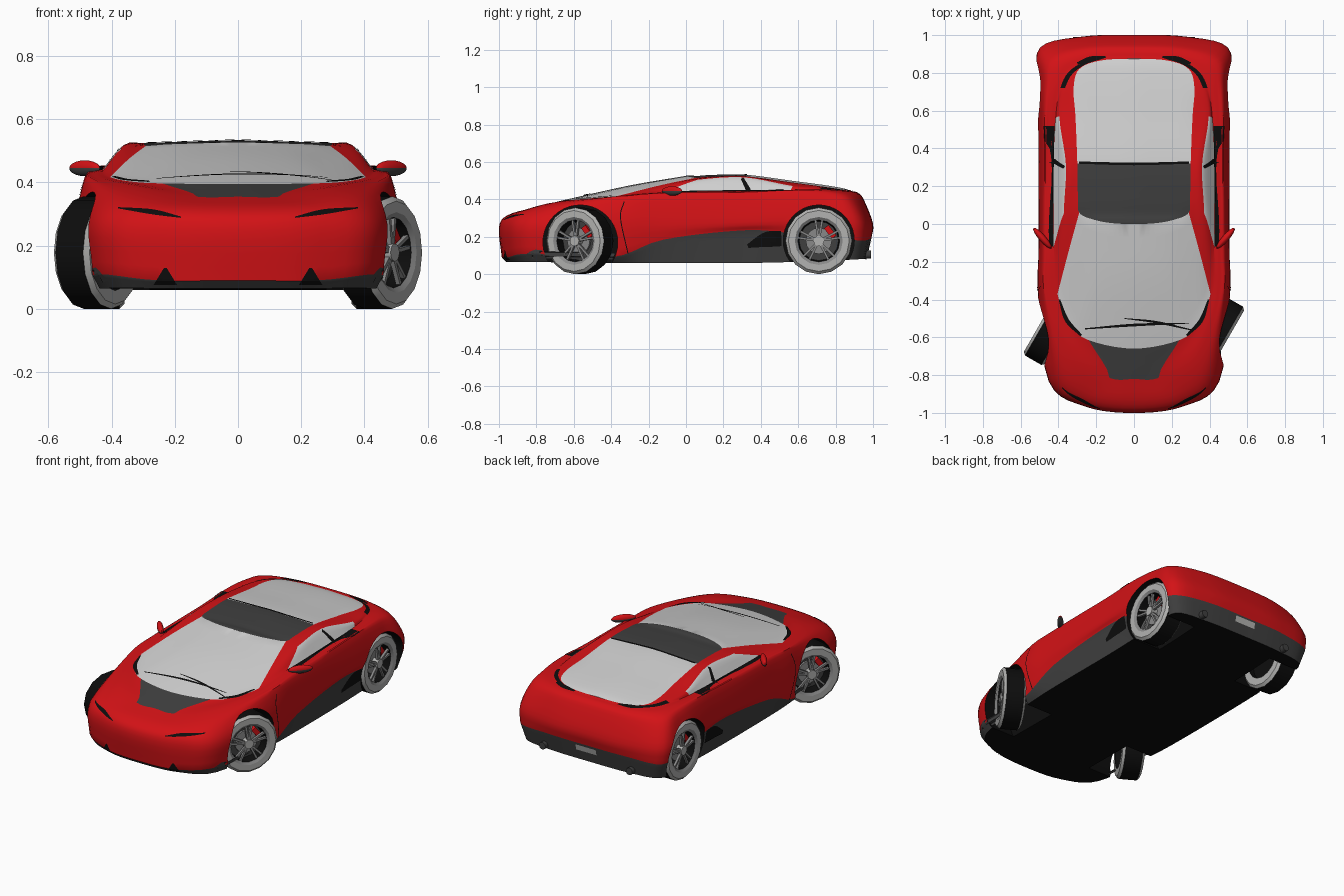
import bpy, bmesh, math
from mathutils import Vector, Matrix
from mathutils.bvhtree import BVHTree

cube = bpy.data.objects.get("Cube")
if cube:
    bpy.data.objects.remove(cube, do_unlink=True)


def material(name, r, g, b):
    m = bpy.data.materials.new(name)
    m.use_nodes = True
    m.diffuse_color = (r, g, b, 1)
    m.node_tree.nodes["Principled BSDF"].inputs["Base Color"].default_value = (r, g, b, 1)
    return m


RED, GLASS, DARK, BLACK, TYRE, RIM = range(6)
MATS = [material("red_paint", .65, .006, .008), material("pale_glass", .64, .64, .64),
        material("dark_grey_trim", .05, .05, .05), material("black", .004, .004, .004),
        material("tyre_side_grey", .45, .45, .44), material("rim_grey", .25, .25, .25)]


def finish(bm, name, smooth=None):
    mesh = bpy.data.meshes.new(name)
    bm.to_mesh(mesh)
    bm.free()
    for m in MATS:
        mesh.materials.append(m)
    ob = bpy.data.objects.new(name, mesh)
    bpy.context.collection.objects.link(ob)
    if smooth:
        smooth_object(ob, smooth)
    return ob


def smooth_object(ob, angle):
    bpy.ops.object.select_all(action="DESELECT")
    ob.select_set(True)
    bpy.context.view_layer.objects.active = ob
    bpy.ops.object.shade_smooth_by_angle(angle=math.radians(angle))


def spline(keys, n, mirrored=False):
    """Smooth curve through the keys; mirrored ends cross x = 0 squarely."""
    flip = lambda p: Vector((-p.x, p.y, p.z))
    if mirrored:
        ends = flip(keys[1]), flip(keys[-2])
    else:
        ends = 2 * keys[0] - keys[1], 2 * keys[-1] - keys[-2]
    k = [ends[0], *keys, ends[1]]
    out = []
    for a, b, c, d in zip(k, k[1:], k[2:], k[3:]):
        for i in range(n):
            t = i / n
            out.append(b + ((c - a) * t + (2 * a - 5 * b + 4 * c - d) * t * t
                            + (3 * b - a - 3 * c + d) * t ** 3) * .5)
    return out + [keys[-1].copy()]


# Body: rings that run from front centre round the side to rear centre
COLS = 5


def ring(*keys):
    return spline([Vector(k) for k in keys], COLS, True)


sill = ring((0, -.96, .065), (.24, -.935, .065), (.42, -.81, .065), (.46, -.38, .06),
            (.47, -.12, .06), (.47, .31, .06), (.47, .56, .065), (.47, .74, .07),
            (.46, .92, .08), (.26, .96, .08), (0, .965, .08))
skirt_top = ring((0, -.985, .09), (.25, -.955, .09), (.44, -.83, .11), (.49, -.4, .09),
                 (.495, -.12, .185), (.49, .31, .235), (.495, .56, .22), (.5, .74, .2),
                 (.49, .935, .18), (.27, .985, .19), (0, .99, .19))
waist = ring((0, -1, .25), (.26, -.965, .25), (.45, -.83, .26), (.508, -.38, .27),
             (.505, -.12, .27), (.505, .31, .28), (.508, .56, .29), (.512, .74, .29),
             (.495, .93, .28), (.27, .99, .27), (0, 1, .27))
shoulder = ring((0, -.955, .315), (.24, -.925, .32), (.4, -.79, .345), (.48, -.39, .4),
                (.485, -.12, .415), (.48, .31, .425), (.48, .56, .435), (.475, .74, .425),
                (.455, .88, .4), (.26, .94, .4), (0, .95, .4))
hood = ring((0, -.82, .355), (.13, -.815, .355), (.33, -.7, .385), (.45, -.38, .415),
            (.455, -.12, .435), (.455, .31, .44), (.45, .56, .45), (.435, .73, .45),
            (.4, .85, .44), (.23, .91, .435), (0, .92, .435))
belt = ring((0, -.66, .395), (.24, -.615, .397), (.34, -.53, .403), (.405, -.37, .417),
            (.425, -.12, .44), (.425, .31, .445), (.415, .56, .45), (.39, .72, .455),
            (.33, .82, .45), (.2, .875, .445), (0, .885, .445))
window_top = ring((0, -.3, .475), (.17, -.285, .472), (.27, -.22, .472), (.345, -.14, .475),
                  (.37, .06, .505), (.36, .31, .518), (.395, .57, .472), (.365, .72, .465),
                  (.31, .81, .455), (.19, .868, .447), (0, .88, .447))
roof_edge = ring((0, 0, .526), (.12, .005, .525), (.22, .025, .522), (.29, .06, .517),
                 (.297, .14, .522), (.3, .32, .523), (.31, .57, .49), (.32, .72, .47),
                 (.29, .82, .455), (.18, .865, .447), (0, .875, .447))
spine = [Vector((0, p.y, p.z + .03 * p.x)) for p in roof_edge]
floor = [Vector((0, p.y, p.z)) for p in sill]


def paint(band, col):
    """Colour by band and by column between two keys."""
    if band == "deck":
        return DARK if col == 0 else RED
    if band == "window":
        return GLASS if col in (0, 1, 2, 4, 5) else BLACK if col in (7, 8) else RED
    if band == "rail":
        return GLASS if col < 3 else RED
    if band == "roof":
        return DARK if col < 5 else GLASS
    return {"floor": BLACK, "skirt": DARK}.get(band, RED)


GROUPS = [((floor, sill), ("floor",)), ((sill, skirt_top), ("skirt",)),
          ((skirt_top, waist, shoulder, hood, belt), ("side", "flank", "wing", "deck")),
          ((belt, window_top, roof_edge), ("window", "rail")), ((roof_edge, spine), ("roof",))]
ROWS = 4
bm = bmesh.new()
for sx in (1, -1):
    for rings, bands in GROUPS:
        lines = [spline(list(keys), ROWS) for keys in zip(*rings)]
        grid = [[bm.verts.new((p.x * sx, p.y, p.z)) for p in line] for line in lines]
        for i, (a, b) in enumerate(zip(grid, grid[1:])):
            for j in range(len(a) - 1):
                f = bm.faces.new((a[j], b[j], b[j + 1], a[j + 1]))
                f.material_index = paint(bands[j // ROWS], i // COLS)
bmesh.ops.remove_doubles(bm, verts=bm.verts, dist=1e-4)
bmesh.ops.recalc_face_normals(bm, faces=bm.faces)
body = finish(bm, "body")

# Wheel arches cut out of the body
for sx in (1, -1):
    for y, z, r in ((-.565, .17, .2), (.71, .18, .19)):
        bm = bmesh.new()
        bmesh.ops.create_cone(bm, cap_ends=True, segments=40, radius1=r, radius2=r, depth=.5,
                              matrix=Matrix.Translation((.53 * sx, y, z)) @ Matrix.Rotation(math.pi / 2, 4, "Y"))
        for f in bm.faces:
            f.material_index = BLACK
        cutter = finish(bm, "arch_cutter")
        cutter.hide_render = True
        mod = body.modifiers.new("arch", "BOOLEAN")
        mod.operation, mod.solver, mod.object = "DIFFERENCE", "EXACT", cutter
        bpy.context.view_layer.objects.active = body
        bpy.ops.object.modifier_apply(modifier="arch")
        bpy.data.objects.remove(cutter, do_unlink=True)
smooth_object(body, 35)
tree = BVHTree.FromObject(body, bpy.context.evaluated_depsgraph_get())

# Thin trim strips laid on the body; path points are (across, up, width)
VIEWS = {"front": (lambda u, v, s: (u * s, -2, v), (0, 1, 0)),
         "rear": (lambda u, v, s: (u * s, 2, v), (0, -1, 0)),
         "top": (lambda u, v, s: (u * s, v, 2), (0, 0, -1)),
         "side": (lambda u, v, s: (2 * s, u, v), (-1, 0, 0))}


def strip(name, mat, view, *path, both=True):
    start, way = VIEWS[view]
    line = spline([Vector(p) for p in path], 8)
    for s in (1, -1) if both else (1,):
        d = Vector(way) * (Vector((s, 1, 1)) if view == "side" else Vector((1, 1, 1))).x
        bm, rows = bmesh.new(), []
        for i, p in enumerate(line):
            t = (line[min(i + 1, len(line) - 1)] - line[max(i - 1, 0)]).to_2d().normalized()
            hits = [tree.ray_cast(Vector(start(p.x - t.y * p.z * k, p.y + t.x * p.z * k, s)), d)[0]
                    for k in (-.5, -.2, .2, .5)]
            if all(hits):
                rows.append([bm.verts.new(h - d * .004) for h in hits])
        for a, b in zip(rows, rows[1:]):
            for j in range(3):
                bm.faces.new((a[j], a[j + 1], b[j + 1], b[j])).material_index = mat
        bm.normal_update()
        for f in bm.faces:
            if f.normal.dot(d) > 0:
                f.normal_flip()
        finish(bm, name)


strip("headlight_slit", BLACK, "front", (.18, .29, .004), (.27, .307, .016), (.38, .32, .004))
strip("bumper_vent", BLACK, "front", (.23, .075, .075), (.23, .13, .008))
strip("bumper_corner", DARK, "front", (.44, .08, .06), (.455, .13, .01))
strip("wiper", BLACK, "top", (-.26, -.555, .006), (0, -.535, .014), (.29, -.525, .004), both=False)
strip("second_wiper", BLACK, "top", (-.05, -.5, .004), (.12, -.52, .012), (.3, -.56, .006), both=False)
strip("windscreen_edge", BLACK, "top", (.28, -.59, .012), (.355, -.51, .022), (.395, -.4, .008))
strip("centre_pillar", BLACK, "side", (.3, .514, .016), (.335, .448, .026))
strip("window_seal", BLACK, "side", (-.12, .441, .006), (.2, .446, .006), (.52, .449, .006))
strip("roof_seam", BLACK, "top", (-.29, .325, .012), (0, .318, .014), (.29, .325, .012), both=False)
strip("door_gap", BLACK, "side", (-.33, .39, .005), (-.35, .3, .005), (-.31, .11, .005))
strip("side_intake", BLACK, "side", (.33, .15, .02), (.43, .185, .08), (.51, .19, .08))
strip("rear_deck_vent", BLACK, "top", (.15, .885, .01), (.23, .872, .03), (.3, .85, .012))
strip("number_plate", TYRE, "rear", (-.07, .16, .035), (.07, .16, .035), both=False)

# Wheel mesh: lathed tyre and rim, then spokes, brake disc and caliper
PROFILE = [(-.03, 0, BLACK), (-.03, .12, BLACK), (-.065, .12, TYRE), (-.065, .163, TYRE),
           (-.05, .178, BLACK), (.05, .178, TYRE), (.065, .163, TYRE), (.065, .128, RIM),
           (.055, .112, BLACK), (0, .105, DARK), (0, 0, DARK)]
SIDES = 16
bm = bmesh.new()
loops = [[bm.verts.new((x, r * math.cos(a), r * math.sin(a)))
          for a in (math.tau * k / SIDES for k in range(SIDES))] for x, r, m in PROFILE]
for (a, b), (x, r, m) in zip(zip(loops, loops[1:]), PROFILE):
    for k in range(SIDES):
        n = (k + 1) % SIDES
        bm.faces.new((a[k], a[n], b[n], b[k])).material_index = m
bmesh.ops.remove_doubles(bm, verts=bm.verts, dist=1e-5)
bmesh.ops.recalc_face_normals(bm, faces=bm.faces)


def add_part(make, mat, **options):
    for v in make(bm, **options)["verts"]:
        for f in v.link_faces:
            f.material_index = mat


for k in range(5):
    for lean in (-.16, .16):
        turn = Matrix.Rotation(math.tau * k / 5 + lean, 4, "X")
        add_part(bmesh.ops.create_cube, RIM, size=1,
                 matrix=turn @ Matrix.Translation((.045, 0, .068)) @ Matrix.Diagonal((.015, .012, .1, 1)))
for r, x, depth, mat in ((.07, .01, .012, RIM), (.028, .04, .04, TYRE)):
    add_part(bmesh.ops.create_cone, mat, cap_ends=True, segments=16, radius1=r, radius2=r, depth=depth,
             matrix=Matrix.Translation((x, 0, 0)) @ Matrix.Rotation(math.pi / 2, 4, "Y"))
add_part(bmesh.ops.create_cube, RED, size=1, matrix=Matrix.Rotation(-.9, 4, "X")
         @ Matrix.Translation((.018, 0, .078)) @ Matrix.Diagonal((.03, .07, .03, 1)))
first = finish(bm, "wheel", 25)
wheel_mesh = first.data
bpy.data.objects.remove(first, do_unlink=True)
for side, sx in (("left", 1), ("right", -1)):
    for end, x, y, steer in (("front", .445, -.567, -30), ("rear", .425, .71, 0)):
        w = bpy.data.objects.new(f"{end}_{side}_wheel", wheel_mesh)
        w.location = (x * sx, y, .178)
        w.rotation_euler.z = math.radians(steer) + (math.pi if sx < 0 else 0)
        bpy.context.collection.objects.link(w)

# Door mirrors and exhaust tips
for side, sx in (("left", 1), ("right", -1)):
    bm = bmesh.new()
    place = Matrix.Translation((.485 * sx, -.075, .445)) @ Matrix.Rotation(sx * .85, 4, "Z")
    bmesh.ops.create_uvsphere(bm, u_segments=16, v_segments=10, radius=1,
                              matrix=place @ Matrix.Diagonal((.072, .018, .025, 1)))
    for f in bm.faces:
        f.material_index = RED if f.calc_center_median().z > .442 else DARK
    finish(bm, f"{side}_mirror", 40)
    bm = bmesh.new()
    bmesh.ops.create_cone(bm, cap_ends=True, segments=16, radius1=.022, radius2=.022, depth=.08,
                          matrix=Matrix.Translation((.3 * sx, .95, .105)) @ Matrix.Rotation(math.pi / 2, 4, "X"))
    for f in bm.faces:
        f.material_index = DARK
    finish(bm, f"{side}_exhaust", 40)
